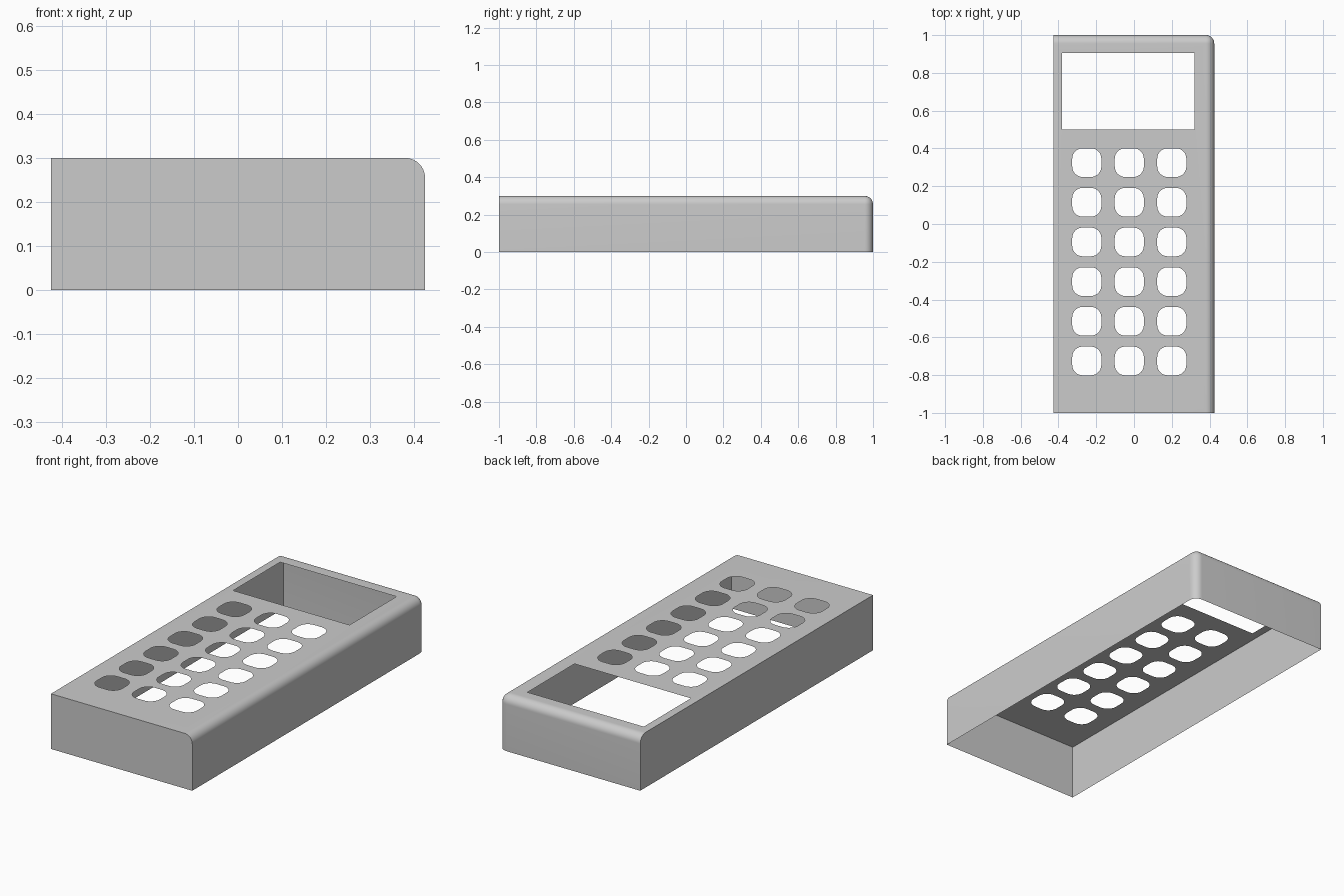
import bpy, bmesh, math
from mathutils import Vector

if "Cube" in bpy.data.objects:
    bpy.data.objects.remove(bpy.data.objects["Cube"], do_unlink=True)

HALF_X, HALF_Y, HEIGHT, ROUND = 0.425, 1.0, 0.3, 0.045

grey = bpy.data.materials.new("plain grey")
grey.use_nodes = True
colour = (0.6, 0.6, 0.6, 1)
grey.diffuse_color = colour
grey.node_tree.nodes["Principled BSDF"].inputs["Base Color"].default_value = colour


def rounded_rect(cx, cy, hx, hy, r, steps=8):
    """Outline of a rectangle with rounded corners on the top sheet."""
    if r == 0:
        steps = 0
    points = []
    for k, (sx, sy) in enumerate([(1, 1), (-1, 1), (-1, -1), (1, -1)]):
        for i in range(steps + 1):
            a = math.pi / 2 * (k + i / max(steps, 1))
            points.append(Vector((cx + sx * (hx - r) + r * math.cos(a),
                                  cy + sy * (hy - r) + r * math.sin(a), HEIGHT)))
    return points


# Box shell, open underneath
bm = bmesh.new()
bmesh.ops.create_cube(bm, size=1)
for v in bm.verts:
    v.co = Vector((v.co.x * 2 * HALF_X, v.co.y * 2 * HALF_Y, (v.co.z + 0.5) * HEIGHT))

# Round the three edges that meet at the left back top corner
corner = max(bm.verts, key=lambda v: v.co.x + v.co.y + v.co.z)
bmesh.ops.bevel(bm, geom=list(corner.link_edges), offset=ROUND, segments=10,
                profile=0.5, affect='EDGES')
bm.normal_update()
bottom = [f for f in bm.faces if f.normal.z < -0.99]
bmesh.ops.delete(bm, geom=bottom, context='FACES')

# Remake the flat top with a display window and a grid of key holes
top = max((f for f in bm.faces if f.normal.z > 0.99), key=lambda f: f.calc_area())
rim = list(top.edges)
bmesh.ops.delete(bm, geom=[top], context='FACES_ONLY')
outlines = [rounded_rect(-0.03, 0.703, 0.35, 0.202, 0)]
for column in range(3):
    for row in range(6):
        outlines.append(rounded_rect(-0.25 + 0.225 * column, 0.325 - 0.21 * row,
                                     0.077, 0.076, 0.055))
for outline in outlines:
    verts = [bm.verts.new(p) for p in outline]
    rim += [bm.edges.new((verts[i - 1], verts[i])) for i in range(len(verts))]
bmesh.ops.triangle_fill(bm, edges=rim, use_beauty=True, normal=(0, 0, 1))
bmesh.ops.recalc_face_normals(bm, faces=bm.faces)
bm.normal_update()
if sum(f.normal.z * f.calc_area() for f in bm.faces) < 0:
    bmesh.ops.reverse_faces(bm, faces=bm.faces)

mesh = bpy.data.meshes.new("case_shell")
bm.to_mesh(mesh)
bm.free()
mesh.materials.append(grey)
shell = bpy.data.objects.new("case_shell", mesh)
bpy.context.collection.objects.link(shell)

# Smooth the rounded edges, keep the square ones sharp
bpy.context.view_layer.objects.active = shell
shell.select_set(True)
bpy.ops.object.shade_smooth_by_angle(angle=math.radians(30))
